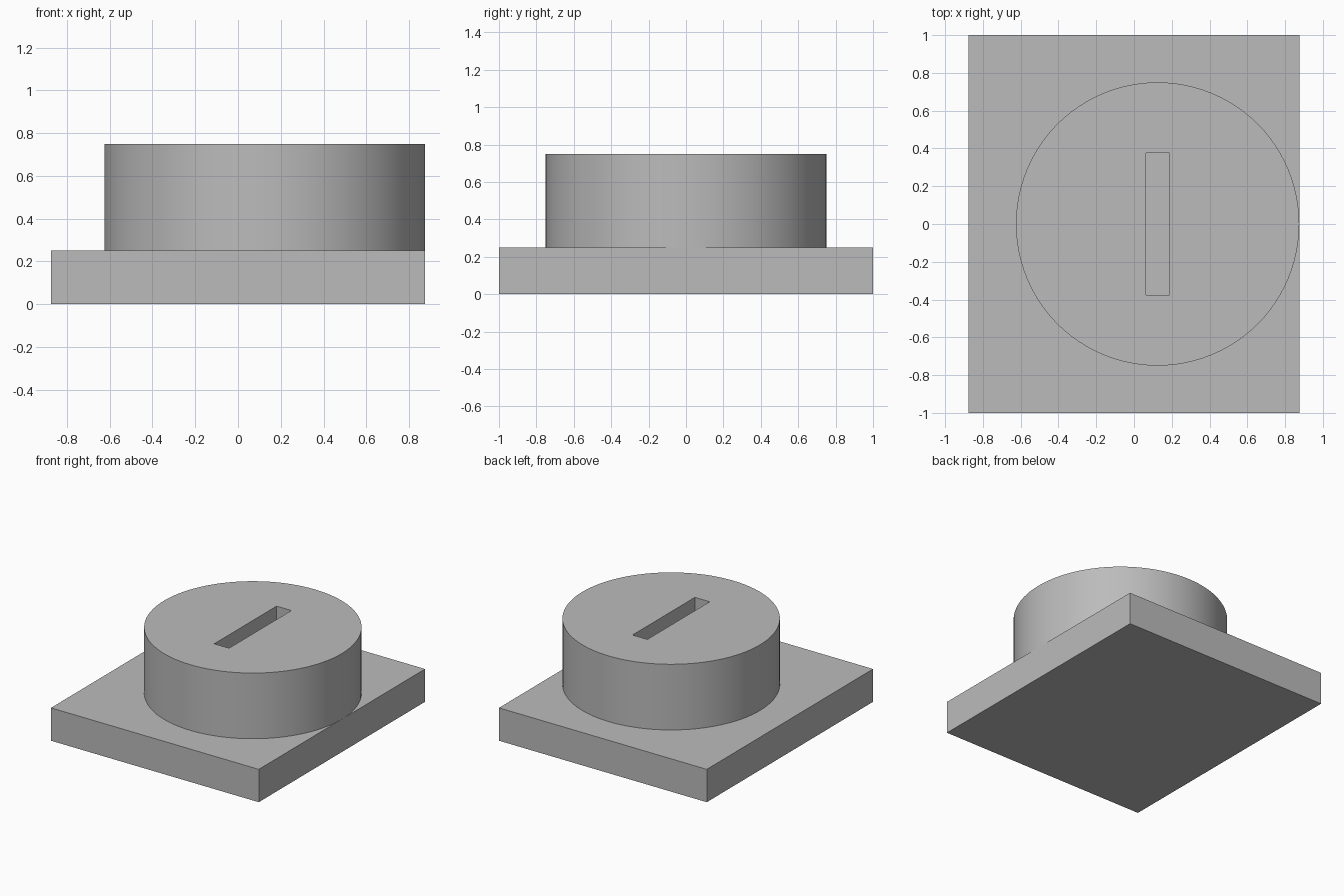
import bpy
import math

default = bpy.data.objects.get("Cube")
if default:
    bpy.data.objects.remove(default, do_unlink=True)

CENTRE_X = 0.125      # drum axis, flush with the +x side of the base
BASE_TOP = 0.25
DRUM_TOP = 0.75
SLOT_DEPTH = 0.25

grey = bpy.data.materials.new("grey")
grey.use_nodes = True
colour = (0.5, 0.5, 0.5, 1)
grey.diffuse_color = colour
grey.node_tree.nodes["Principled BSDF"].inputs["Base Color"].default_value = colour


def box(name, size, centre):
    bpy.ops.mesh.primitive_cube_add(size=1, location=centre)
    obj = bpy.context.object
    obj.name = name
    obj.scale = size
    bpy.ops.object.transform_apply(location=False, rotation=False, scale=True)
    obj.data.materials.append(grey)
    return obj


# Rectangular base plate
box("base_plate", (1.75, 2, BASE_TOP), (0, 0, BASE_TOP / 2))

# Round drum
bpy.ops.mesh.primitive_cylinder_add(
    vertices=96, radius=0.75, depth=DRUM_TOP - BASE_TOP,
    location=(CENTRE_X, 0, (DRUM_TOP + BASE_TOP) / 2))
drum = bpy.context.object
drum.name = "drum"
drum.data.materials.append(grey)

# Slot cut into the top of the drum
cutter = box("slot_cutter", (0.125, 0.75, SLOT_DEPTH * 2), (CENTRE_X, 0, DRUM_TOP))
cutter.hide_render = True
cut = drum.modifiers.new("slot", "BOOLEAN")
cut.operation = "DIFFERENCE"
cut.solver = "EXACT"
cut.object = cutter
bpy.ops.object.select_all(action="DESELECT")
drum.select_set(True)
bpy.context.view_layer.objects.active = drum
bpy.ops.object.modifier_apply(modifier=cut.name)
bpy.data.objects.remove(cutter, do_unlink=True)
bpy.ops.object.shade_smooth_by_angle(angle=math.radians(30))
